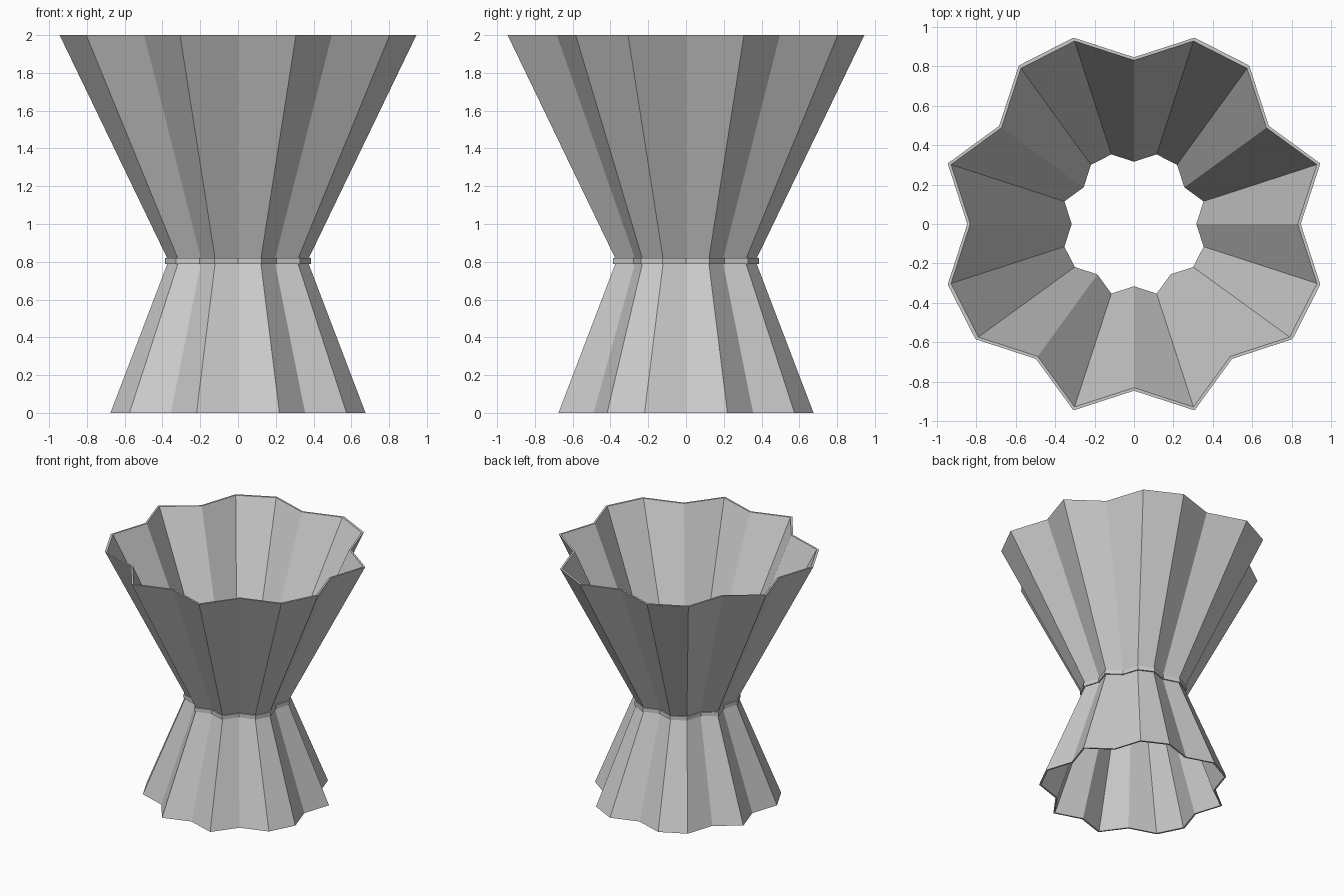
import bpy
import bmesh
from math import cos, sin, radians

if "Cube" in bpy.data.objects:
    bpy.data.objects.remove(bpy.data.objects["Cube"])

# Star outline: 20 corners, 18 degrees apart; these corners are pulled inward
VALLEYS = {0, 2, 5, 8, 10, 13, 15, 17}
N = 20


def fluted_ring(name, section):
    """Sweep a closed (radius, z) wall section around the fluted outline."""
    bm = bmesh.new()
    loops = []
    for r, z in section:
        loop = []
        for i in range(N):
            a = radians(18 * i)
            rr = r * (0.851 if i in VALLEYS else 1.0)
            loop.append(bm.verts.new((rr * cos(a), rr * sin(a), z)))
        loops.append(loop)
    for k, lo in enumerate(loops):
        hi = loops[(k + 1) % len(loops)]
        for i in range(N):
            j = (i + 1) % N
            bm.faces.new((lo[i], lo[j], hi[j], hi[i]))
    bmesh.ops.recalc_face_normals(bm, faces=bm.faces)
    mesh = bpy.data.meshes.new(name)
    bm.to_mesh(mesh)
    bm.free()
    obj = bpy.data.objects.new(name, mesh)
    bpy.context.collection.objects.link(obj)
    return obj


# Flared upper bowl, open at the top
fluted_ring("upper_bowl", [(0.387, 0.805), (0.993, 2.0), (0.975, 2.0), (0.371, 0.805)])
# Flared lower foot, open at the bottom
fluted_ring("lower_foot", [(0.71, 0.0), (0.387, 0.805), (0.371, 0.805), (0.695, 0.0)])
# Thin collar around the waist
fluted_ring("waist_collar", [(0.405, 0.788), (0.405, 0.82), (0.382, 0.82), (0.382, 0.788)])
